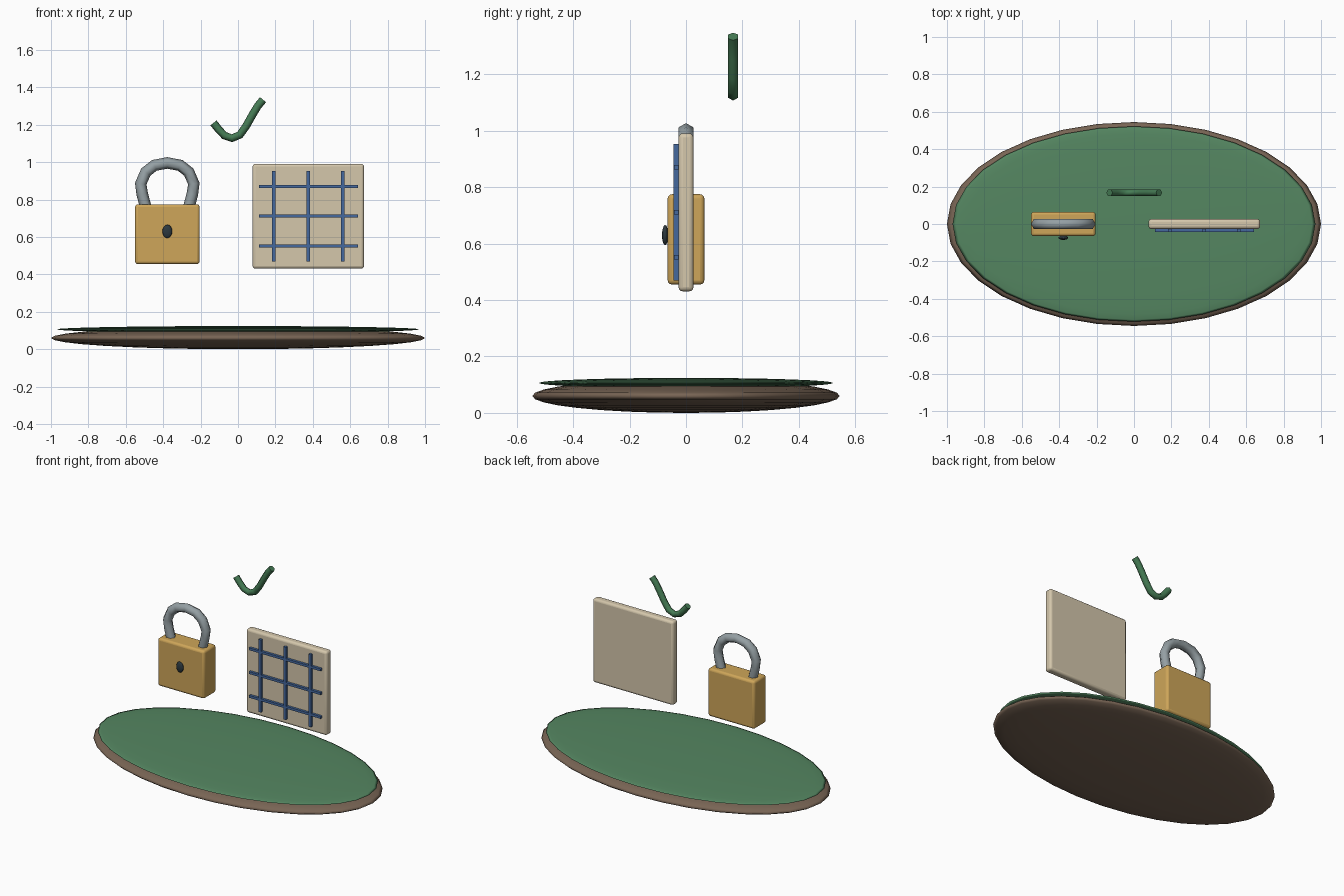
import bpy, bmesh, math
from mathutils import Vector

if "Cube" in bpy.data.objects:
    bpy.data.objects.remove(bpy.data.objects["Cube"])


def material(name, rgb):
    m = bpy.data.materials.new(name)
    m.diffuse_color = (*rgb, 1)
    m.use_nodes = True
    m.node_tree.nodes["Principled BSDF"].inputs["Base Color"].default_value = m.diffuse_color
    return m


BROWN = material("earth_brown", (0.19, 0.13, 0.09))
GREEN = material("felt_green", (0.09, 0.24, 0.12))
GOLD = material("brass", (0.62, 0.38, 0.10))
STEEL = material("steel", (0.30, 0.35, 0.37))
DARK = material("dark_slate", (0.025, 0.04, 0.05))
CREAM = material("cream", (0.66, 0.57, 0.41))
BLUE = material("grid_blue", (0.06, 0.14, 0.34))
LEAF = material("check_green", (0.06, 0.20, 0.09))


def ellipsoid(name, loc, radii, mat, segments=32, rings=16):
    bpy.ops.mesh.primitive_uv_sphere_add(segments=segments, ring_count=rings, radius=1, location=loc)
    ob = bpy.context.object
    ob.name = name
    ob.scale = radii
    bpy.ops.object.transform_apply(location=False, rotation=False, scale=True)
    bpy.ops.object.shade_smooth()
    ob.data.materials.append(mat)
    return ob


def box(name, loc, size, mat, bevel=0.0):
    bpy.ops.mesh.primitive_cube_add(size=1, location=loc)
    ob = bpy.context.object
    ob.name = name
    ob.scale = size
    bpy.ops.object.transform_apply(location=False, rotation=False, scale=True)
    if bevel:
        mod = ob.modifiers.new("bevel", 'BEVEL')
        mod.width = bevel
        mod.segments = 3
        bpy.ops.object.shade_smooth_by_angle(angle=math.radians(35))
    ob.data.materials.append(mat)
    return ob


def tube(name, path, y, radius, mat, sides=6):
    """Six-sided tube along an (x, z) path lying in a plane of constant y."""
    pts = [Vector((x, y, z)) for x, z in path]
    bm = bmesh.new()
    rings = []
    for i, p in enumerate(pts):
        a = (p - pts[i - 1]).normalized() if i else (pts[1] - p).normalized()
        b = (pts[i + 1] - p).normalized() if i < len(pts) - 1 else a
        t = (a + b).normalized()
        n = Vector((-t.z, 0, t.x))
        rings.append([bm.verts.new(p + radius * (n * math.cos(k * math.tau / sides)
                      + Vector((0, 1, 0)) * math.sin(k * math.tau / sides)))
                      for k in range(sides)])
    for r, s in zip(rings, rings[1:]):
        for k in range(sides):
            j = (k + 1) % sides
            bm.faces.new((r[k], r[j], s[j], s[k])).smooth = True
    for end in (rings[0], rings[-1]):
        cap = bm.faces.new(end)
        for e in cap.edges:
            e.smooth = False
    bmesh.ops.recalc_face_normals(bm, faces=bm.faces)
    me = bpy.data.meshes.new(name)
    bm.to_mesh(me)
    bm.free()
    me.materials.append(mat)
    ob = bpy.data.objects.new(name, me)
    bpy.context.collection.objects.link(ob)
    return ob


# Oval base and its green top
ellipsoid("base", (0, 0, 0.06), (1.0, 0.545, 0.06), BROWN)
ellipsoid("base_top", (0, 0, 0.106), (0.97, 0.522, 0.018), GREEN)

# Padlock
LX = -0.378
box("padlock_body", (LX, 0, 0.615), (0.345, 0.13, 0.32), GOLD, 0.015)
half = [(-0.117, 0.765), (-0.134, 0.83), (-0.142, 0.885), (-0.115, 0.947), (-0.069, 0.983)]
arch = half + [(0, 0.996)] + [(-x, z) for x, z in reversed(half)]
tube("shackle", [(LX + x, z) for x, z in arch], 0, 0.031, STEEL)
ellipsoid("keyhole", (LX, -0.074, 0.63), (0.026, 0.011, 0.036), DARK, 16, 8)

# Board with a raised grid
BX, BZ = 0.376, 0.711
box("board", (BX, 0, BZ), (0.596, 0.053, 0.56), CREAM, 0.015)
for i in (-1, 0, 1):
    box(f"grid_vertical_{i + 2}", (BX + i * 0.185, -0.034, BZ), (0.018, 0.02, 0.485), BLUE)
    box(f"grid_horizontal_{i + 2}", (BX, -0.033, BZ + i * 0.159), (0.53, 0.02, 0.016), BLUE)

# Floating check mark
check = [(-0.131, 1.21), (-0.102, 1.173), (-0.072, 1.142), (-0.032, 1.128), (0.01, 1.146),
         (0.043, 1.192), (0.08, 1.258), (0.107, 1.302), (0.134, 1.334)]
tube("check_mark", check, 0.167, 0.021, LEAF)
